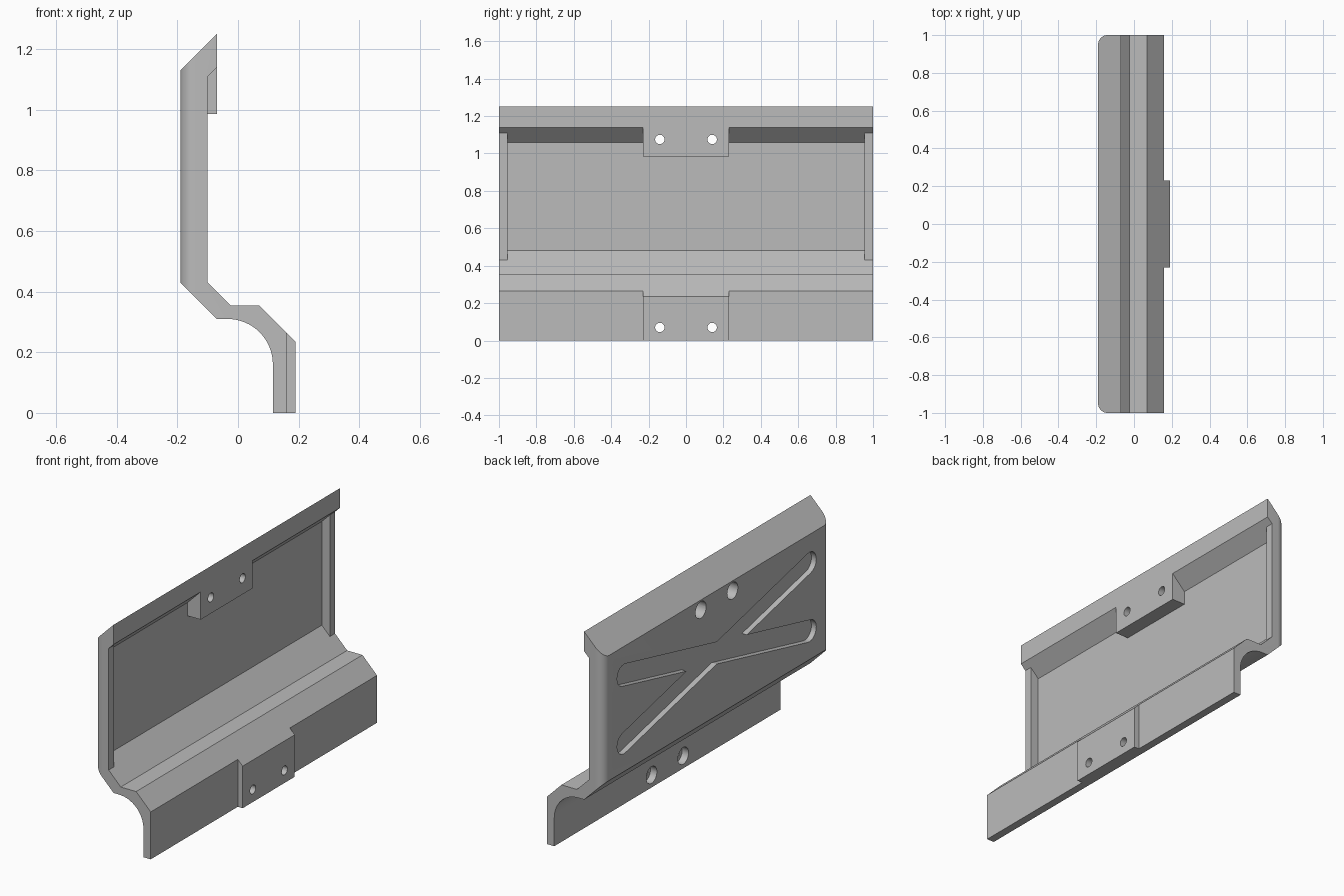
import bpy, bmesh, math
from mathutils import Vector

cube = bpy.data.objects.get("Cube")
if cube:
    bpy.data.objects.remove(cube, do_unlink=True)

grey = bpy.data.materials.new("plain_grey")
grey.use_nodes = True
COLOUR = (0.5, 0.5, 0.5, 1)
grey.diffuse_color = COLOUR
grey.node_tree.nodes["Principled BSDF"].inputs["Base Color"].default_value = COLOUR


def prism(name, points, start, sweep):
    """Extrude a closed outline of 3D points, moved by start, along sweep."""
    bm = bmesh.new()
    face = bm.faces.new([bm.verts.new(Vector(p) + Vector(start)) for p in points])
    out = bmesh.ops.extrude_face_region(bm, geom=[face])
    bmesh.ops.translate(bm, vec=sweep,
                        verts=[v for v in out["geom"] if isinstance(v, bmesh.types.BMVert)])
    bmesh.ops.recalc_face_normals(bm, faces=bm.faces[:])
    mesh = bpy.data.meshes.new(name)
    bm.to_mesh(mesh)
    bm.free()
    mesh.materials.append(grey)
    obj = bpy.data.objects.new(name, mesh)
    bpy.context.collection.objects.link(obj)
    return obj


def along_y(name, xz, half):
    return prism(name, [(x, 0, z) for x, z in xz], (0, -half, 0), (0, 2 * half, 0))


def arc(cx, cy, r, a0, a1, n):
    return [(cx + r * math.cos(math.radians(a0 + (a1 - a0) * i / n)),
             cy + r * math.sin(math.radians(a0 + (a1 - a0) * i / n))) for i in range(n + 1)]


def combine(target, tool, operation):
    mod = target.modifiers.new(operation.lower(), 'BOOLEAN')
    mod.object, mod.operation, mod.solver = tool, operation, 'EXACT'
    bpy.context.view_layer.objects.active = target
    bpy.ops.object.modifier_apply(modifier=mod.name)
    bpy.data.objects.remove(tool, do_unlink=True)


# Bent bracket section: tall back wall, sloped lip, curved step and lower flange
section = [(-0.19, 0.43), (-0.19, 1.13), (-0.07, 1.25), (-0.07, 1.14), (-0.10, 1.11),
           (-0.10, 0.43), (-0.025, 0.355), (0.07, 0.355), (0.16, 0.265), (0.16, 0), (0.115, 0)]
section += arc(-0.035, 0.16, 0.15, 0, 90, 16) + [(-0.07, 0.31)]
body = along_y("bracket_body", section, 1)

# Recessed inner panel between the end ribs
combine(body, along_y("panel_recess", [(-0.15, 0.48), (-0.15, 1.06), (-0.10, 1.11),
                                       (-0.09, 1.11), (-0.09, 0.43), (-0.10, 0.43)], 0.955),
        'DIFFERENCE')

# Upper and lower screw tabs
combine(body, along_y("upper_tab", [(-0.17, 0.985), (-0.07, 0.985), (-0.07, 1.16),
                                    (-0.17, 1.06)], 0.23), 'UNION')
combine(body, along_y("lower_tab", [(0.14, 0), (0.19, 0), (0.19, 0.235),
                                    (0.14, 0.285)], 0.23), 'UNION')

# Rounded vertical corners of the back wall
for side in (-1, 1):
    corner = [(-0.25, 1.05), (-0.14, 1.05)] + arc(-0.14, 0.95, 0.05, 90, 180, 10) + [(-0.25, 0.95)]
    combine(body, prism("corner_cutter", [(x, side * y, 0) for x, y in corner],
                        (0, 0, 0.2), (0, 0, 1.2)), 'DIFFERENCE')

# Crossed round-ended grooves on the back
half_length = math.hypot(0.82, 0.19)
for tilt in (-1, 1):
    a = tilt * math.atan2(0.19, 0.82)
    slot = arc(half_length, 0, 0.06, -90, 90, 12) + arc(-half_length, 0, 0.06, 90, 270, 12)
    turned = [(0, u * math.cos(a) - v * math.sin(a), u * math.sin(a) + v * math.cos(a))
              for u, v in slot]
    combine(body, prism("groove_cutter", turned, (-0.25, 0, 0.78), (0.09, 0, 0)), 'DIFFERENCE')

# Screw holes with wide counterbores from the back
for z, back, depth in ((1.075, -0.19, 0.07), (0.07, 0.115, 0.04)):
    for y in (-0.14, 0.14):
        for radius, reach in ((0.047, depth), (0.025, 0.2)):
            ring = [(0, u, v) for u, v in arc(0, 0, radius, 0, 360, 24)[:-1]]
            combine(body, prism("hole_cutter", ring, (back - 0.05, y, z),
                                (reach + 0.05, 0, 0)), 'DIFFERENCE')

# Smooth the curves, keep the folds crisp
bpy.ops.object.select_all(action='DESELECT')
body.select_set(True)
bpy.context.view_layer.objects.active = body
bpy.ops.object.shade_smooth_by_angle(angle=math.radians(25))
